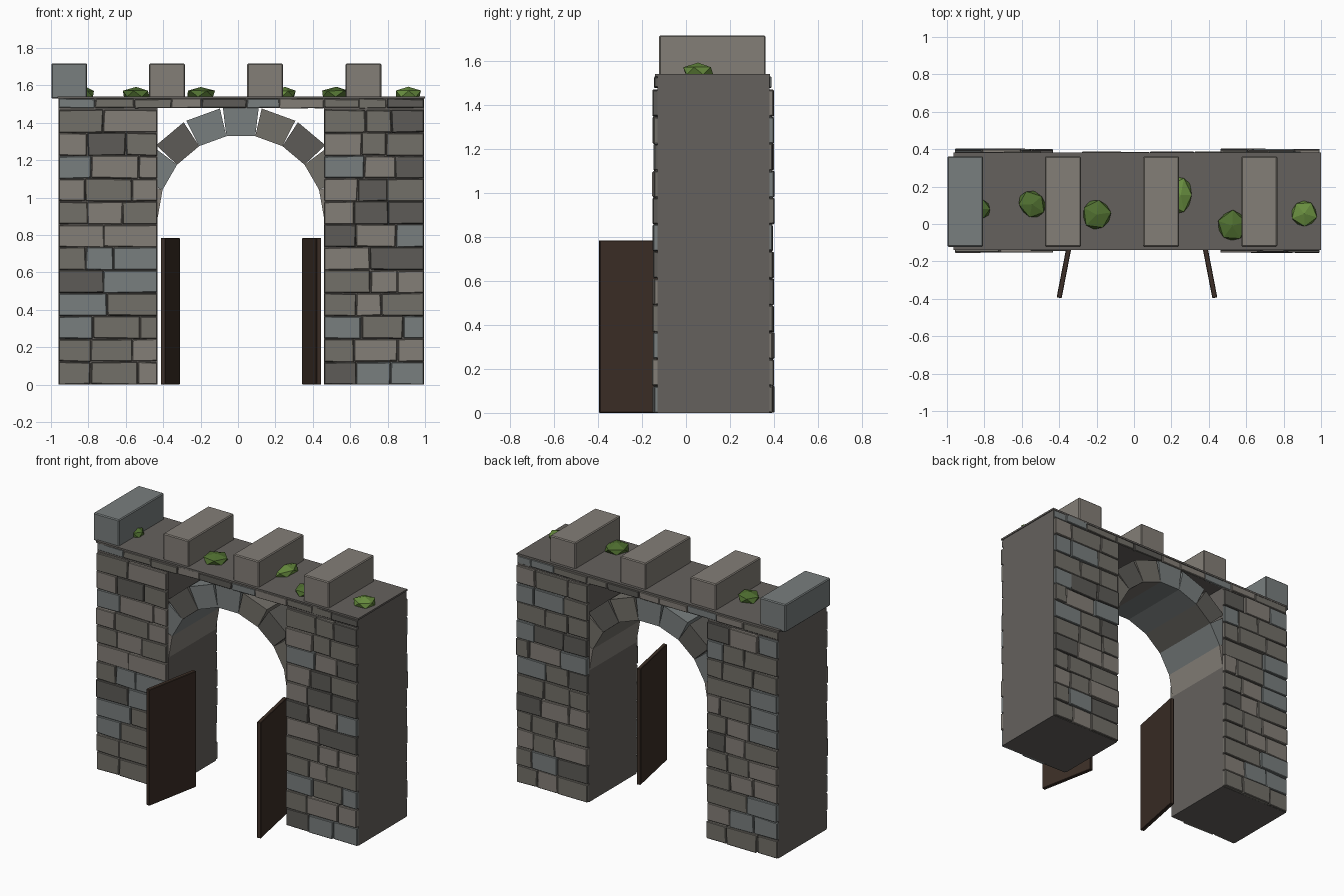
import bpy, bmesh, math, random
from mathutils import Vector, Matrix

if "Cube" in bpy.data.objects:
    bpy.data.objects.remove(bpy.data.objects["Cube"])

random.seed(7)


def material(name, rgb):
    m = bpy.data.materials.new(name)
    m.diffuse_color = (*rgb, 1)
    m.use_nodes = True
    m.node_tree.nodes["Principled BSDF"].inputs["Base Color"].default_value = m.diffuse_color
    return m


core_mat = material("dark_stone", (0.13, 0.12, 0.11))
stones = [material("stone_warm", (0.23, 0.21, 0.185)), material("stone_blue", (0.19, 0.21, 0.21)),
          material("stone_mid", (0.17, 0.16, 0.14)), material("stone_dark", (0.11, 0.105, 0.095))]
wood = material("wood", (0.045, 0.028, 0.02))
moss_mats = [material("moss_dark", (0.08, 0.16, 0.03)), material("moss_light", (0.14, 0.27, 0.05))]


def add_box(bm, x0, x1, y0, y1, z0, z1, mat=0):
    size = Vector((x1 - x0, y1 - y0, z1 - z0))
    mid = Vector((x0 + x1, y0 + y1, z0 + z1)) / 2
    m = Matrix.Translation(mid) @ Matrix.Diagonal((*size, 1))
    vs = bmesh.ops.create_cube(bm, size=1, matrix=m)["verts"]
    for f in {f for v in vs for f in v.link_faces}:
        f.material_index = mat
    return vs


def finish(bm, name, mats, bevel=0):
    me = bpy.data.meshes.new(name)
    bm.to_mesh(me)
    bm.free()
    for m in mats:
        me.materials.append(m)
    ob = bpy.data.objects.new(name, me)
    bpy.context.collection.objects.link(ob)
    if bevel:
        b = ob.modifiers.new("bevel", 'BEVEL')
        b.width, b.segments = bevel, 1
    return ob


def box(name, *dims, mat, bevel=0):
    bm = bmesh.new()
    add_box(bm, *dims)
    return finish(bm, name, [mat], bevel)


def brick_row(bm, x0, x1, z0, z1, front, depth):
    # one course of random-width stones on the front or back face
    x = x0
    while x < x1 - 0.001:
        w = random.uniform(0.13, 0.26)
        if x1 - (x + w) < 0.09:
            w = x1 - x
        out = depth + random.uniform(-0.005, 0.007)
        y = (-0.13 - out, -0.12) if front else (0.37, 0.378 + out)
        vs = add_box(bm, x + 0.002, x + w - 0.002, *y, z0 + 0.002, z1 - 0.002, random.choice([0, 0, 1, 1, 2, 2, 3]))
        for v in vs:
            v.co.z = max(0, v.co.z + random.uniform(-0.004, 0.003))
            if x0 + 0.01 < v.co.x < x1 - 0.01:
                v.co.x += random.uniform(-0.004, 0.004)
        x += w


# pillars with stone courses front and back
for side, x0, x1 in (("left", -0.96, -0.43), ("right", 0.46, 0.995)):
    box(side + "_pillar_core", x0, x1, -0.13, 0.38, 0, 1.53, mat=core_mat)
    for front in (True, False):
        bm = bmesh.new()
        for r in range(12):
            brick_row(bm, x0, x1, r * 0.1225, (r + 1) * 0.1225, front, 0.018)
        finish(bm, f"{side}_{'front' if front else 'back'}_bricks", stones, 0.004)

# walkway slab and its thin edge course
box("walkway_slab", -0.96, 0.995, -0.13, 0.378, 1.48, 1.53, mat=core_mat)
box("walkway_top", -0.965, 1.0, -0.14, 0.382, 1.53, 1.542, mat=core_mat)
bm = bmesh.new()
for front in (True, False):
    brick_row(bm, -0.96, 0.995, 1.478, 1.53, front, 0.008)
finish(bm, "walkway_edge_bricks", stones, 0.003)

# arch of nine wedge stones
cx, cz, r_in, r_out = 0.015, 0.89, 0.445, 0.597
bm = bmesh.new()
for i in range(9):
    a = math.radians(-80 + 20 * i)
    h_in, h_out = math.radians(10), math.radians(9.2)
    prof = [(r_in, a - h_in), (r_in, a + h_in), (r_out, a + h_out), (r_out, a - h_out)]
    rings = [[bm.verts.new((cx + r * math.sin(t), y, cz + r * math.cos(t))) for r, t in prof]
             for y in (-0.128, 0.377)]
    fs = [bm.faces.new(rings[0]), bm.faces.new(rings[1][::-1])]
    for k in range(4):
        n = (k + 1) % 4
        fs.append(bm.faces.new((rings[0][n], rings[0][k], rings[1][k], rings[1][n])))
    for f in fs:
        f.material_index = (0, 1, 3, 1, 1, 2, 3, 2, 0)[i]
bmesh.ops.recalc_face_normals(bm, faces=bm.faces)
finish(bm, "arch_stones", stones)

# merlons
for i, x in enumerate((-0.902, -0.38, 0.145, 0.67)):
    box(f"merlon_{i + 1}", x - 0.096, x + 0.096, -0.122, 0.362, 1.53, 1.717,
        mat=stones[1 if i == 0 else 0], bevel=0.006)

# open door leaves
for side, s, x in (("left", 1, -0.362), ("right", -1, 0.394)):
    bm = bmesh.new()
    add_box(bm, -0.0135, 0.0135, -0.2, 0.2, 0, 0.785)
    ob = finish(bm, side + "_door", [wood], 0.003)
    ob.location = (x, -0.198, 0)
    ob.rotation_euler.z = -s * math.radians(11)

# moss clumps
clumps = [(-0.82, 0.08, 0.06, 0.06), (-0.545, 0.105, 0.075, 0.085), (-0.2, 0.05, 0.088, 0.085),
          (0.25, 0.155, 0.065, 0.11), (0.525, -0.01, 0.085, 0.09), (0.91, 0.055, 0.075, 0.075)]
for i, (x, y, rx, ry) in enumerate(clumps):
    bm = bmesh.new()
    bmesh.ops.create_icosphere(bm, subdivisions=1, radius=1)
    for v in bm.verts:
        v.co = v.co * random.uniform(0.93, 1.07)
    ob = finish(bm, f"moss_{i + 1}", [moss_mats[i in (3, 5)]])
    ob.location = (x, y, 1.555)
    ob.scale = (rx, ry, 0.037)
    ob.rotation_euler.z = 0 if i == 3 else i * 0.7
